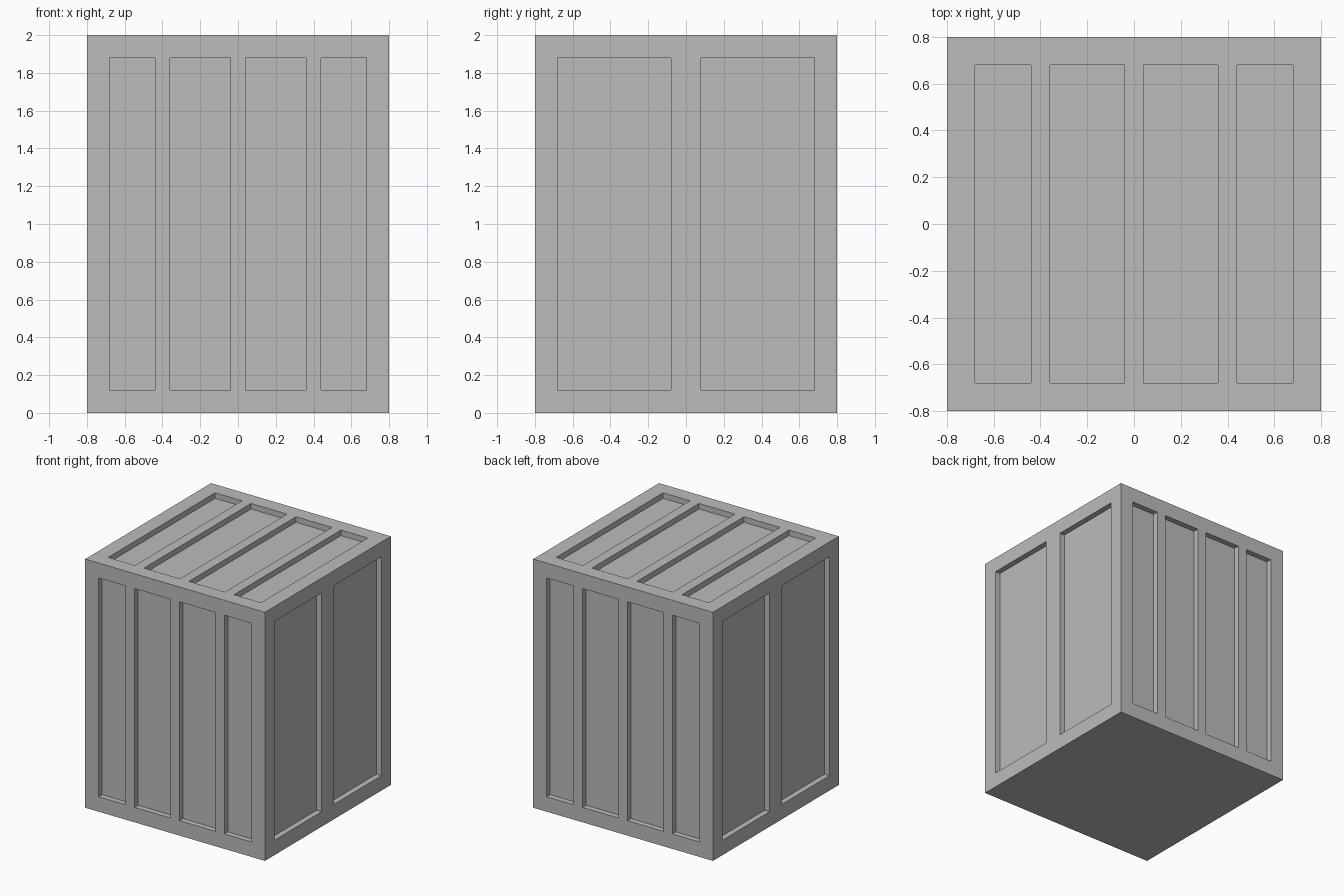
import bpy
import bmesh
from mathutils import Matrix, Vector

cube = bpy.data.objects.get("Cube")
if cube:
    bpy.data.objects.remove(cube, do_unlink=True)

WIDTH, HEIGHT = 1.6, 2.0
HALF = WIDTH / 2
FRAME = 0.12          # border around the panels
DEPTH = 0.045         # how far the panels sink in
FOUR = [(-0.68, -0.44), (-0.36, -0.04), (0.04, 0.36), (0.44, 0.68)]
TWO = [(-0.68, -0.08), (0.08, 0.68)]

grey = bpy.data.materials.new("light_grey")
grey.use_nodes = True
colour = (0.5, 0.5, 0.5, 1)
grey.diffuse_color = colour
grey.node_tree.nodes["Principled BSDF"].inputs["Base Color"].default_value = colour


def add_box(bm, low, high):
    low, high = Vector(low), Vector(high)
    size = Matrix.Diagonal((high - low).to_4d())
    bmesh.ops.create_cube(bm, size=1, matrix=Matrix.Translation((low + high) / 2) @ size)


def finish(name, bm):
    mesh = bpy.data.meshes.new(name)
    bm.to_mesh(mesh)
    bm.free()
    mesh.materials.append(grey)
    obj = bpy.data.objects.new(name, mesh)
    bpy.context.collection.objects.link(obj)
    return obj


# Solid crate body
bm = bmesh.new()
add_box(bm, (-HALF, -HALF, 0), (HALF, HALF, HEIGHT))
crate = finish("crate_body", bm)

# Panel recesses: four on front, back and top, two on each side
bm = bmesh.new()
low_z, high_z = FRAME, HEIGHT - FRAME
inner, outer = HALF - DEPTH, HALF + DEPTH
for a, b in FOUR:
    add_box(bm, (a, -outer, low_z), (b, -inner, high_z))
    add_box(bm, (a, inner, low_z), (b, outer, high_z))
    add_box(bm, (a, FRAME - HALF, HEIGHT - DEPTH), (b, HALF - FRAME, HEIGHT + DEPTH))
for a, b in TWO:
    add_box(bm, (-outer, a, low_z), (-inner, b, high_z))
    add_box(bm, (inner, a, low_z), (outer, b, high_z))
cutter = finish("recess_cutter", bm)
cutter.hide_render = True

# Cut the recesses, then drop the helper
cut = crate.modifiers.new("recesses", "BOOLEAN")
cut.operation = "DIFFERENCE"
cut.solver = "EXACT"
cut.object = cutter
bpy.context.view_layer.objects.active = crate
bpy.ops.object.modifier_apply(modifier=cut.name)
bpy.data.objects.remove(cutter, do_unlink=True)
